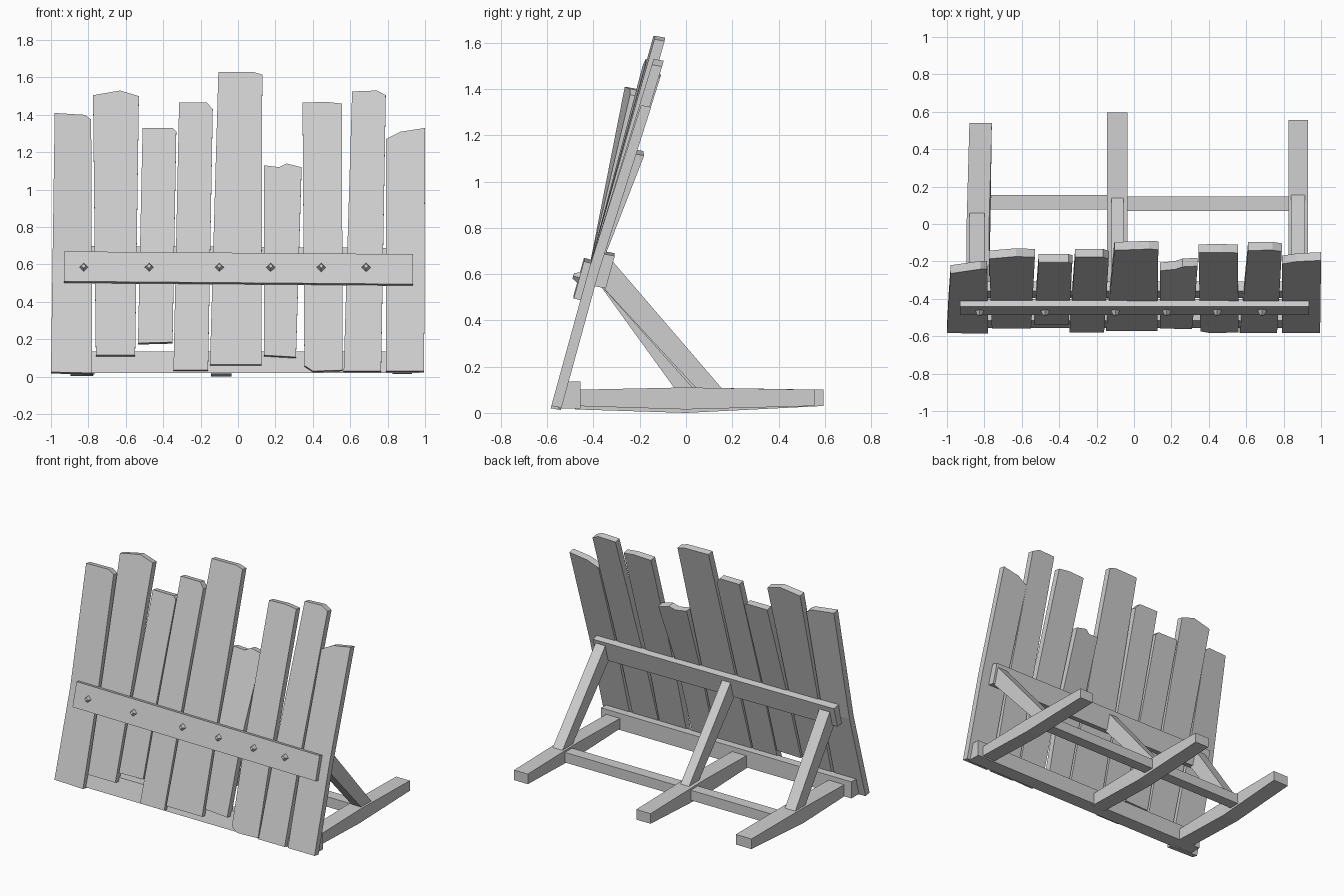
import bpy
import bmesh
import math
from mathutils import Vector, Matrix

cube = bpy.data.objects.get("Cube")
if cube:
    bpy.data.objects.remove(cube, do_unlink=True)

# One plain grey for all the timber
wood = bpy.data.materials.new("grey wood")
wood.use_nodes = True
GREY = (0.62, 0.62, 0.62, 1.0)
wood.diffuse_color = GREY
wood.node_tree.nodes["Principled BSDF"].inputs["Base Color"].default_value = GREY

SLOPE = 0.275      # how far the planks lean back per unit of height
BEND = 0.62        # height above which planks may warp off the common plane
TILT = math.atan(SLOPE)


def lean_y(z):
    """Depth of the common front plane of the planks at a height."""
    return -0.585 + SLOPE * (z - 0.02)


def finish(name, bm):
    bmesh.ops.recalc_face_normals(bm, faces=bm.faces)
    mesh = bpy.data.meshes.new(name)
    bm.to_mesh(mesh)
    bm.free()
    mesh.materials.append(wood)
    obj = bpy.data.objects.new(name, mesh)
    bpy.context.collection.objects.link(obj)
    return obj


def extrude(bm, offset):
    """Give the flat sheet in bm a thickness along offset."""
    result = bmesh.ops.extrude_face_region(bm, geom=bm.faces[:])
    new = [v for v in result["geom"] if isinstance(v, bmesh.types.BMVert)]
    bmesh.ops.translate(bm, verts=new, vec=offset)


def plank(name, outline, warp_left, warp_right):
    """Upright plank from an x-z outline, warped at its top corners."""
    bm = bmesh.new()
    bm.faces.new([bm.verts.new((x, 0, z)) for x, z in outline])
    bmesh.ops.bisect_plane(bm, geom=bm.verts[:] + bm.edges[:] + bm.faces[:],
                           plane_co=(0, 0, BEND), plane_no=(0, 0, 1))
    xs = [p[0] for p in outline]
    top = max(p[1] for p in outline)
    for v in bm.verts:
        side = (v.co.x - min(xs)) / (max(xs) - min(xs))
        rise = max(0, (v.co.z - BEND) / (top - BEND))
        warp = warp_left + side * (warp_right - warp_left)
        v.co.y = lean_y(v.co.z) + rise * warp
    extrude(bm, Vector((0, 0.044, -0.008)))
    return finish(name, bm)


def beam(name, profile, x0, x1, end_drop=0.0, back_shift=0.0):
    """Beam from a y-z profile, run along x, with slight skews."""
    bm = bmesh.new()
    bm.faces.new([bm.verts.new((x0, y, z)) for y, z in profile])
    extrude(bm, Vector((x1 - x0, 0, -end_drop)))
    for v in bm.verts:
        if v.co.y > 0:
            v.co.x += back_shift
    return finish(name, bm)


def leaning_board(name, z0, z1, near, far, x0, x1, drop):
    """Rail lying along the plank plane, between two depths from it."""
    profile = [(lean_y(z0) + near, z0), (lean_y(z1) + near, z1),
               (lean_y(z1) + far, z1 - 0.01), (lean_y(z0) + far, z0 - 0.01)]
    return beam(name, profile, x0, x1, drop)


# Uneven planks, in order along x
PLANKS = [
    ([(-1, .025), (-.78, .02), (-.785, 1.375), (-.82, 1.4), (-.98, 1.41)], -.065, -.03),
    ([(-.76, .115), (-.55, .115), (-.53, 1.5), (-.63, 1.53), (-.775, 1.505)], -.01, 0),
    ([(-.535, .18), (-.35, .185), (-.33, 1.31), (-.35, 1.33), (-.51, 1.33)], .02, .02),
    ([(-.345, .035), (-.16, .035), (-.135, 1.43), (-.165, 1.465), (-.315, 1.465)], .01, .01),
    ([(-.15, .065), (.125, .065), (.13, 1.615), (.08, 1.63), (-.105, 1.63)], 0, .01),
]
MORE_PLANKS = [
    ([(.14, .115), (.31, .105), (.34, 1.12), (.26, 1.14), (.22, 1.12), (.14, 1.13)], .03, .06),
    ([(.355, .06), (.4, .03), (.56, .035), (.555, 1.46), (.47, 1.47), (.345, 1.465)], .035, .035),
    ([(.565, .03), (.765, .03), (.79, 1.505), (.74, 1.53), (.61, 1.525)], .03, .03),
    ([(.79, .03), (.995, .03), (1, 1.33), (.87, 1.31), (.79, 1.27)], .03, .03),
]
for i, (outline, left, right) in enumerate(PLANKS + MORE_PLANKS):
    plank(f"plank_{i + 1}", outline, left, right)

# Rails clamping the planks from the front and the back
leaning_board("front_rail", 0.51, 0.67, -0.035, 0.004, -0.93, 0.935, 0.015)
leaning_board("back_rail", 0.56, 0.70, 0.04, 0.09, -0.92, 0.93, 0.012)

# Sill beam under the planks
beam("sill", [(-.555, .02), (-.455, .02), (-.455, .135), (-.515, .135)], -0.95, 0.97)

# Square nail heads turned on their corners
for i, x in enumerate((-0.825, -0.475, -0.1, 0.175, 0.445, 0.685)):
    bm = bmesh.new()
    place = (Matrix.Translation((x, lean_y(0.59) - 0.045, 0.588))
             @ Matrix.Rotation(math.pi / 2 - TILT, 4, "X"))
    bmesh.ops.create_cone(bm, cap_ends=True, segments=4, radius1=0.026,
                          radius2=0.012, depth=0.03, matrix=place)
    finish(f"nail_{i + 1}", bm)

# Feet and sloping struts: name, foot x range, back end, base, skew, strut x range, strut end
SUPPORTS = [
    ("right", -.895, -.775, .54, .005, .015, -.88, -.8, .065),
    ("middle", -.145, -.035, .595, 0, 0, -.12, -.055, .145),
    ("left", .825, .93, .555, .015, 0, .84, .915, .16),
]
for side, x0, x1, back, base, skew, s0, s1, end in SUPPORTS:
    beam(f"{side}_foot", [(-.48, base + .015), (0, base), (back, .03),
                          (back, .1), (0, .11), (-.48, .1)], x0, x1, 0, skew)
    beam(f"{side}_strut", [(-.385, .57), (-.33, .67), (end, .1),
                           (end - .03, .07), (end - .11, .1)], s0, s1)

# Cross bars joining the feet
beam("right_cross_bar", [(.078, .025), (.155, .025), (.155, .095), (.078, .095)], -0.8, -0.1)
beam("left_cross_bar", [(.07, .025), (.148, .025), (.148, .095), (.07, .095)], -0.08, 0.85)
